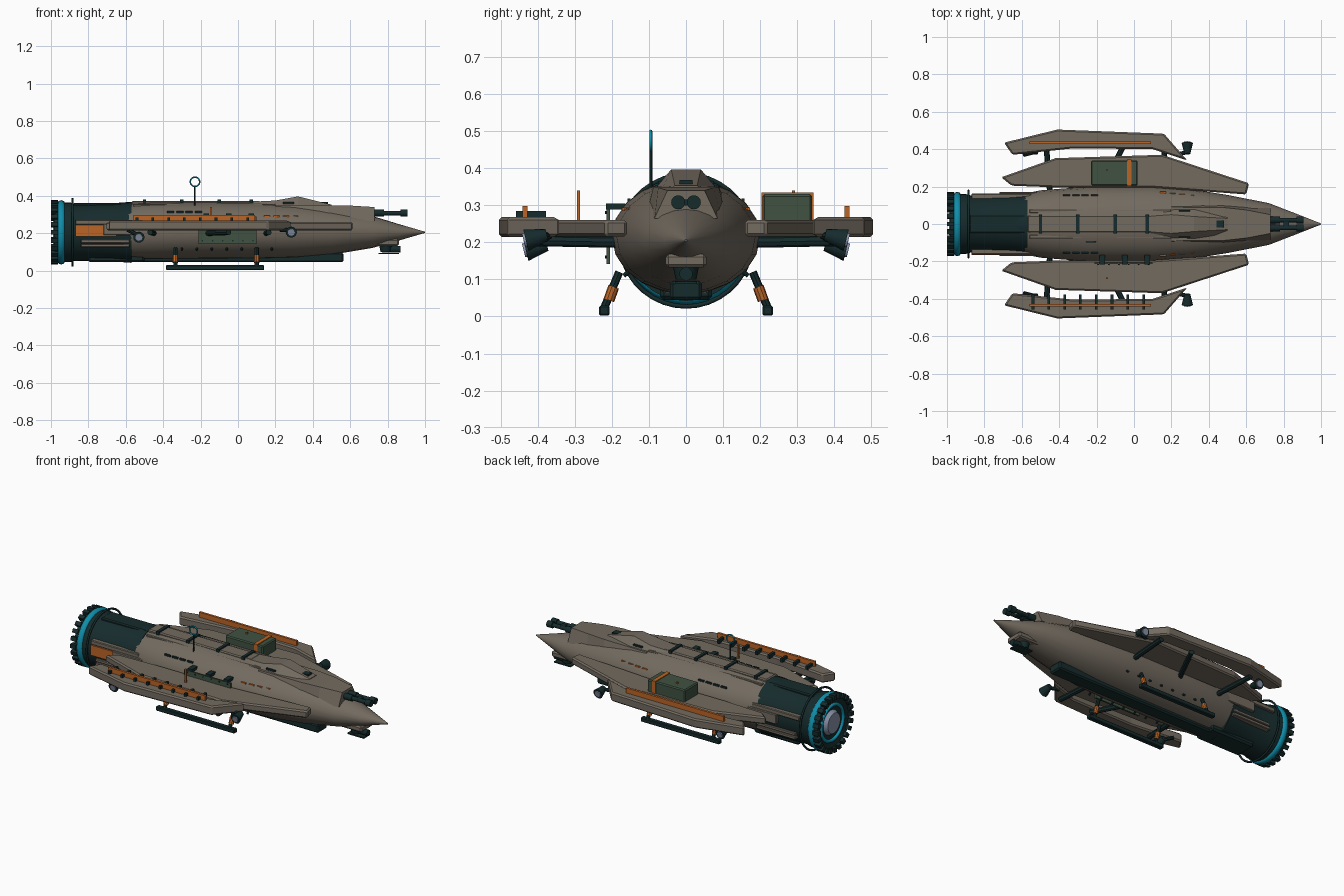
import bpy, bmesh, math
from mathutils import Vector, Matrix

cube = bpy.data.objects.get("Cube")
if cube:
    bpy.data.objects.remove(cube)


def material(name, r, g, b):
    m = bpy.data.materials.new(name)
    m.use_nodes = True
    m.diffuse_color = (r, g, b, 1)
    m.node_tree.nodes["Principled BSDF"].inputs["Base Color"].default_value = (r, g, b, 1)
    return m


TAN = material("warm grey hull", .17, .145, .115)
DARK = material("dark teal metal", .008, .024, .025)
ORANGE = material("orange", .5, .13, .02)
CYAN = material("cyan glow", .005, .27, .4)
GREEN = material("olive green", .05, .085, .052)
GLASS = material("pale blue lens", .25, .29, .4)


def finish(name, bm, mat, bevel=0, smooth=False):
    bmesh.ops.recalc_face_normals(bm, faces=bm.faces)
    mesh = bpy.data.meshes.new(name)
    bm.to_mesh(mesh)
    bm.free()
    mesh.materials.append(mat)
    ob = bpy.data.objects.new(name, mesh)
    bpy.context.collection.objects.link(ob)
    if bevel:
        mod = ob.modifiers.new("bevel", "BEVEL")
        mod.width, mod.segments, mod.limit_method = bevel, 1, "ANGLE"
    if smooth:
        bpy.ops.object.select_all(action="DESELECT")
        ob.select_set(True)
        bpy.context.view_layer.objects.active = ob
        bpy.ops.object.shade_smooth_by_angle(angle=math.radians(32))
    return ob


def box(name, x, y, z, mat, bevel=0):
    """Box from three (low, high) ranges."""
    bm = bmesh.new()
    size = [abs(r[1] - r[0]) for r in (x, y, z)]
    mid = [(r[0] + r[1]) / 2 for r in (x, y, z)]
    bmesh.ops.create_cube(bm, size=1, matrix=Matrix.Translation(mid) @ Matrix.Diagonal((*size, 1)))
    return finish(name, bm, mat, bevel)


def rod(name, a, b, r, mat, r2=None, sides=16):
    """Cylinder or cone between two points."""
    a, b = Vector(a), Vector(b)
    d = b - a
    bm = bmesh.new()
    bmesh.ops.create_cone(bm, cap_ends=True, segments=sides, radius1=r, radius2=r if r2 is None else r2,
                          depth=d.length, matrix=Matrix.Translation((a + b) / 2)
                          @ d.to_track_quat("Z", "Y").to_matrix().to_4x4())
    return finish(name, bm, mat, smooth=sides > 8)


def loft(name, rings, mat, bevel=0, smooth=False):
    """Skin over a list of equal-length rings, capped at both ends."""
    bm = bmesh.new()
    vs = [[bm.verts.new(p) for p in ring] for ring in rings]
    n = len(vs[0])
    for a, b in zip(vs, vs[1:]):
        for i in range(n):
            bm.faces.new((a[i], a[(i + 1) % n], b[(i + 1) % n], b[i]))
    bm.faces.new(vs[0])
    bm.faces.new(vs[-1])
    return finish(name, bm, mat, bevel, smooth)


def slab(name, outline, z0, z1, side, mat, bevel=0):
    return loft(name, [[(x, y * side, z) for x, y in outline] for z in (z0, z1)], mat, bevel)


def circle(x, ry, rz, zc, n):
    angles = [2 * math.pi * i / n for i in range(n)]
    return [(x, ry * math.cos(t), zc + rz * math.sin(t)) for t in angles]


def lathe(name, profile, mat, n=32):
    return loft(name, [circle(x, r, r, AXIS, n) for x, r in profile], mat, smooth=True)


def ring(name, centre, r, thick, axis, mat, stretch=1):
    bpy.ops.mesh.primitive_torus_add(major_segments=36, minor_segments=8, major_radius=r, minor_radius=thick,
                                     location=centre, rotation=axis)
    ob = bpy.context.object
    ob.name = name
    ob.scale.z = stretch
    ob.data.materials.append(mat)
    bpy.ops.object.shade_smooth_by_angle(angle=math.radians(60))


AXIS = .205
TO_X = (0, math.pi / 2, 0)
TO_Y = (math.pi / 2, 0, 0)

# Main hull: stations of x, half width, half height, centre height
stations = [(-.6, .16, .15, .21), (-.5, .18, .154, .212), (-.25, .2, .155, .215), (.1, .2, .153, .215),
            (.3, .187, .146, .213), (.5, .155, .125, .21), (.72, .112, .085, .207),
            (.86, .058, .044, .205), (1, .003, .003, .205)]
loft("main_hull", [circle(x, w, h, c, 20) for x, w, h, c in stations], TAN, smooth=True)

# Engine drum, open at the back
lathe("engine_drum", [(-.965, .06), (-.975, .13), (-.985, .155), (-.96, .16), (-.9, .16), (-.87, .152),
                      (-.68, .155), (-.57, .163)], DARK)
ring("engine_glow_ring", (-.945, 0, AXIS), .155, .017, TO_X, CYAN, 1.2)
ring("engine_hoop", (-.885, 0, AXIS), .178, .006, TO_X, DARK)
ring("lens_glow_ring", (-.975, 0, AXIS), .105, .01, TO_X, CYAN)
rod("engine_lens", (-.96, 0, AXIS), (-.988, 0, AXIS), .078, GLASS, .06, 24)
for i in range(24):
    t = 2 * math.pi * i / 24
    tooth = box("engine_tooth", (-1, -.963), (-.012, .012), (.143, .172), DARK)
    tooth.rotation_euler.x = t
    tooth.location.z = AXIS
box("engine_top_fairing", (-.88, -.58), (-.05, .05), (.34, .362), DARK, .006)
box("engine_bottom_fairing", (-.8, -.5), (-.07, .07), (.045, .09), DARK, .01)
for s in (1, -1):
    box("engine_upper_slab", (-.87, -.55), (s * .12, s * .163), (.245, .272), TAN, .004)
    box("engine_mid_slab", (-.72, -.52), (s * .13, s * .172), (.19, .25), TAN, .004)
    for z in (.125, .148):
        box("engine_lower_slab", (-.84, -.58), (s * .12, s * .16), (z, z + .018), TAN, .003)
box("engine_orange_panel", (-.87, -.65), (-.165, -.12), (.182, .243), ORANGE)

# Spine, its clamps and the raised canopy
box("spine", (-.57, .12), (-.045, .045), (.34, .372), TAN, .006)
for x in (-.5, -.3, -.1, .07):
    box("spine_clamp", (x - .009, x + .009), (-.052, .052), (.345, .38), DARK)
for s in (1, -1):
    box("spine_rail", (-.56, .2), (s * .058, s * .078), (.335, .357), TAN, .004)


def deck(name, sections, mat):
    """Tapered block from x, base half width, top half width, bottom, top."""
    loft(name, [[(x, -a, lo), (x, a, lo), (x, b, hi), (x, -b, hi)] for x, a, b, lo, hi in sections], mat)


deck("canopy", [(.06, .07, .04, .34, .368), (.2, .095, .05, .33, .375), (.32, .095, .04, .33, .397),
                (.5, .075, .03, .32, .353)], TAN)
deck("gun_deck", [(.2, .11, .09, .3, .35), (.48, .105, .088, .28, .35), (.6, .095, .075, .26, .348),
                  (.73, .085, .05, .265, .34)], TAN)
box("canopy_hatch", (.44, .48), (-.018, .018), (.35, .368), DARK)
for s in (1, -1):
    box("canopy_window", (.24, .3), (s * .066, s * .076), (.357, .366), DARK)

# Twin nose guns
for s in (1, -1):
    y = s * .021
    rod("gun_barrel", (.7, y, .308), (.9, y, .308), .012, DARK)
    rod("gun_muzzle", (.87, y, .308), (.905, y, .308), .019, DARK)
    rod("gun_sleeve", (.72, y, .308), (.78, y, .308), .018, DARK)
box("gun_bridge", (.8, .83), (-.03, .03), (.3, .316), DARK)

# Chin turret
box("chin_mount", (.7, .86), (-.055, .055), (.132, .168), TAN, .008)
rod("chin_turret", (.79, 0, .14), (.79, 0, .1), .036, DARK, .028)
rod("chin_barrel", (.77, 0, .115), (.87, 0, .115), .018, DARK)
box("chin_plate", (.75, .86), (-.03, .03), (.088, .095), DARK)

# Keel beam
box("keel", (-.57, .565), (-.043, .043), (.045, .096), DARK, .008)

INNER = [(-.71, .25), (-.655, .205), (-.4, .195), (.1, .195), (.6, .158), (.615, .218), (.15, .37), (-.42, .352)]
OUTER = [(-.695, .435), (-.65, .37), (-.32, .405), (.1, .4), (.285, .34), (.16, .483), (-.41, .505)]

for s in (1, -1):
    # Side pods and the arms that carry them
    slab("inner_pod", INNER, .216, .26, s, TAN, .008)
    slab("outer_pod", OUTER, .214, .268, s, TAN, .008)
    box("pod_stripe", (-.56, .09), (s * .427, s * .441), (.262, .298), ORANGE)
    for a, b in ((-.45, -.47), (-.18, -.05), (.15, .165)):
        rod("pod_arm", (a, s * .17, .2), (b, s * .43, .205), .015, DARK, sides=8)
    # Manoeuvring thrusters
    for x, z in ((.285, .212), (-.53, .185)):
        rod("thruster_bell", (x, s * .375, z + .008), (x, s * .432, z - .006), .016, DARK, .03)
        rod("thruster_lens", (x, s * .43, z - .005), (x, s * .438, z - .007), .019, GLASS)
        rod("thruster_stem", (x - .06, s * .37, .218), (x, s * .385, z + .004), .011, DARK, sides=8)
    # Landing skids
    box("landing_skid", (-.385, .14), (s * .206, s * .235), (.003, .029), DARK, .004)
    for x in (-.335, .1):
        rod("skid_leg", (x, s * .222, .02), (x, s * .18, .12), .011, DARK, sides=8)
        rod("skid_sleeve", (x, s * .208, .044), (x, s * .195, .08), .015, ORANGE, sides=10)
    # Marker posts, dashes and rivets
    box("marker_post", (-.15, -.14), (s * .286, s * .294), (.255, .34), ORANGE)
    for i in range(4):
        x = .14 + i * .05
        y = .169 - i * .006
        box("orange_dash", (x, x + .032), (s * (y - .005), s * (y + .004)), (.286, .294), ORANGE)
        box("dark_dash", (x - .52, x - .482), (s * .15, s * .158), (.308, .318), DARK)
    for i in range(7):
        x = -.3 + i * .08
        rod("belly_rivet", (x, s * .155, .12), (x, s * .168, .11), .006, DARK, sides=8)

# Clamps on the right outer pod
for i in range(8):
    x = -.54 + i * .0845
    box("pod_clamp", (x - .007, x + .007), (-.458, -.378), (.262, .285), DARK)

# Cargo crate strapped on the left inner pod
box("cargo_crate", (-.23, .02), (.206, .34), (.25, .33), GREEN, .006)
box("crate_strap", (-.037, -.013), (.203, .344), (.25, .334), ORANGE)

# Armour patch on the right flank
box("armour_patch", (-.21, .1), (-.215, -.205), (.142, .29), GREEN)
for i in range(6):
    x = -.19 + i * .054
    for z in (.16, .28):
        rod("patch_rivet", (x, -.21, z), (x, -.219, z), .004, DARK, sides=8)
for x in (-.17, -.05, .07):
    box("patch_clip", (x - .015, x + .015), (-.216, -.165), (.288, .305), DARK)

# Loop antenna
rod("antenna_mast", (-.23, -.095, .33), (-.23, -.095, .452), .004, DARK, sides=8)
ring("antenna_loop", (-.23, -.095, .475), .025, .004, TO_Y, CYAN)
